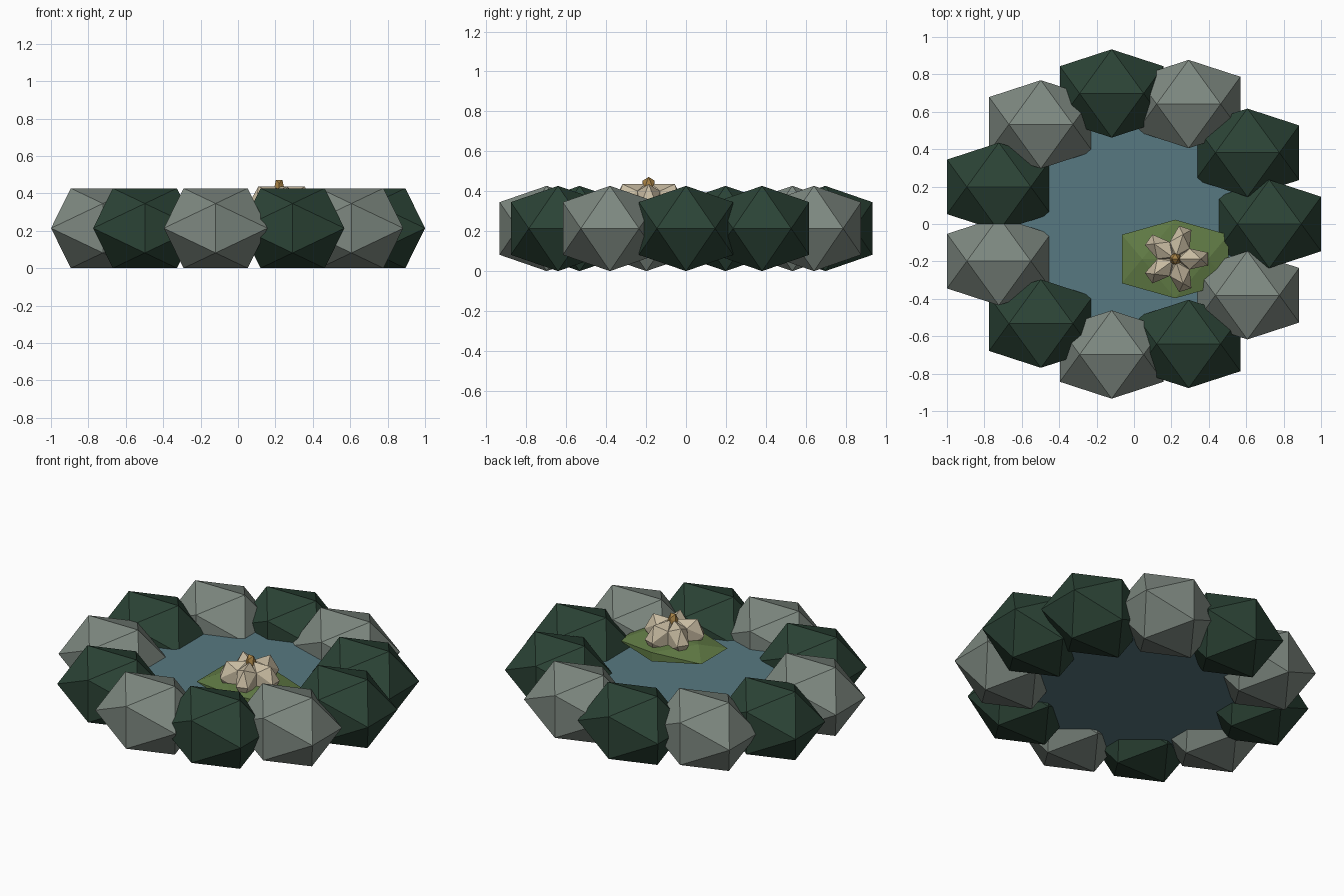
import bpy, bmesh
from math import sin, cos, pi, sqrt
from mathutils import Matrix, Vector

if "Cube" in bpy.data.objects:
    bpy.data.objects.remove(bpy.data.objects["Cube"])

PHI = (1 + sqrt(5)) / 2


def material(name, rgb):
    m = bpy.data.materials.new(name)
    m.diffuse_color = (*rgb, 1)
    m.use_nodes = True
    m.node_tree.nodes["Principled BSDF"].inputs["Base Color"].default_value = m.diffuse_color
    return m


STONE = material("stone", (0.205, 0.245, 0.215))
MOSS = material("moss", (0.024, 0.056, 0.036))
WATER = material("water", (0.095, 0.19, 0.22))
LEAF = material("leaf", (0.12, 0.20, 0.06))
PETAL = material("petal", (0.58, 0.50, 0.36))
BUD = material("bud", (0.38, 0.22, 0.06))


def finish(name, bm, mat):
    bmesh.ops.recalc_face_normals(bm, faces=bm.faces)
    me = bpy.data.meshes.new(name)
    bm.to_mesh(me)
    bm.free()
    me.materials.append(mat)
    ob = bpy.data.objects.new(name, me)
    bpy.context.collection.objects.link(ob)
    return ob


def gem(name, loc, half, mat, turn=0.0):
    """Icosahedron with an x-aligned top edge, given half extents."""
    bm = bmesh.new()
    for a in (-1, 1):
        for b in (-1, 1):
            for v in ((a, 0, b * PHI), (0, a * PHI, b), (a * PHI, b, 0)):
                bm.verts.new(Vector(v) / PHI)
    bmesh.ops.convex_hull(bm, input=bm.verts)
    bmesh.ops.scale(bm, vec=half, verts=bm.verts)
    bmesh.ops.rotate(bm, cent=(0, 0, 0), matrix=Matrix.Rotation(turn, 3, 'Z'), verts=bm.verts)
    ob = finish(name, bm, mat)
    ob.location = loc
    return ob


# ring of rocks, alternating moss and stone
COUNT = 11
for i in range(COUNT):
    a = 2 * pi * i / COUNT
    gem(f"rock_{i + 1}", (-0.0145 + 0.738 * cos(a), 0.705 * sin(a), 0.2135),
        (0.277, 0.236, 0.2135), MOSS if i == 0 or i % 2 else STONE)

# water slab
bm = bmesh.new()
bmesh.ops.create_cone(bm, cap_ends=True, segments=32, radius1=1, radius2=1, depth=1)
bmesh.ops.scale(bm, vec=(0.66, 0.62, 0.13), verts=bm.verts)
finish("water", bm, WATER).location = (-0.0145, 0, 0.167)

# lily pad and flower
X, Y = 0.22, -0.187
gem("lily_pad", (X, Y, 0.28), (0.285, 0.21, 0.045), LEAF)
for i in range(5):
    a = 2 * pi * i / 5
    gem(f"petal_{i + 1}", (X + 0.078 * cos(a), Y + 0.078 * sin(a), 0.345),
        (0.097, 0.056, 0.091), PETAL, a)
gem("flower_centre", (X, Y, 0.422), (0.028, 0.03, 0.05), BUD)
